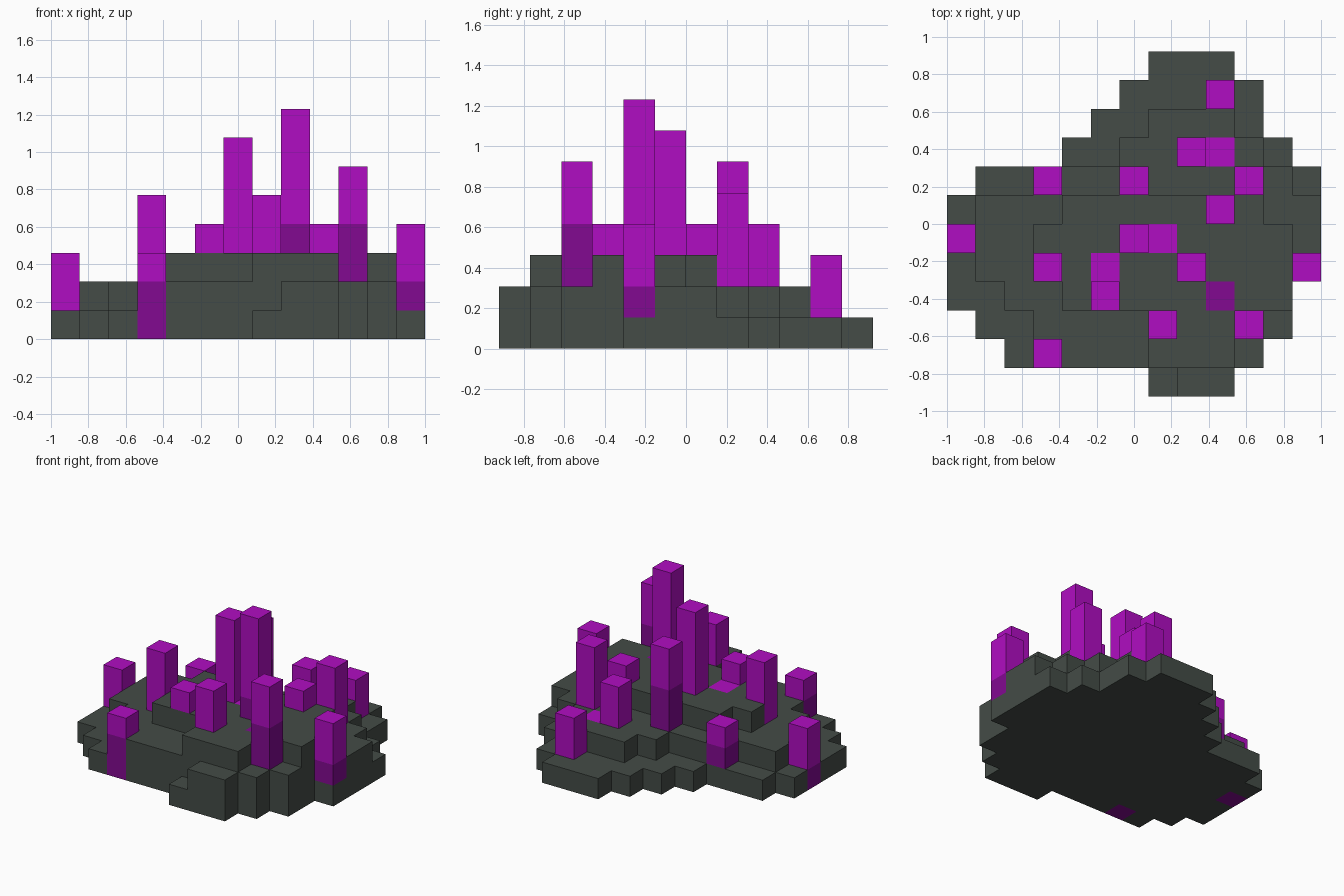
import bpy, bmesh
from mathutils import Vector

cube = bpy.data.objects.get("Cube")
if cube:
    bpy.data.objects.remove(cube, do_unlink=True)

U = 2 / 13            # edge of one block
NX, NY = 13, 12       # blocks along x and y


def material(name, rgb):
    m = bpy.data.materials.new(name)
    m.use_nodes = True
    m.diffuse_color = (*rgb, 1)
    bsdf = next(n for n in m.node_tree.nodes if n.type == 'BSDF_PRINCIPLED')
    bsdf.inputs["Base Color"].default_value = (*rgb, 1)
    return m


ROCK = material("dark grey rock", (0.058, 0.072, 0.063))
BRIGHT = material("bright purple crystal", (0.434, 0.004, 0.539))
DARK = material("deep purple crystal", (0.223, 0.003, 0.284))

# Rock height in blocks, back row first, left to right along x
TERRAIN = [
    ".......111...",
    "......11111..",
    ".....112221..",
    "....11222221.",
    ".111222222221",
    "1222333333322",
    "1223333333332",
    "1223333333332",
    "112233333333.",
    ".11222233332.",
    "..112223332..",
    ".......122...",
]
# The last cell of the fifth row is the low ledge on the right
height = {}
for r, row in enumerate(TERRAIN):
    for i, c in enumerate(row):
        if c != ".":
            height[i, NY - 1 - r] = int(c)

# Crystals: column, row, base, top of the deep part, top
CRYSTALS = [
    (3, 1, 0, 2, 3), (0, 5, 0, 1, 3), (12, 4, 1, 2, 4), (10, 2, 2, 4, 6),
    (8, 4, 3, 4, 8), (6, 7, 2, 4, 6), (3, 7, 1, 2, 3), (9, 10, 1, 1, 3),
    (8, 8, 2, 2, 4), (9, 8, 1, 1, 2), (10, 7, 2, 2, 5), (9, 6, 3, 3, 4),
    (6, 5, 3, 3, 7), (7, 5, 2, 2, 3), (3, 4, 2, 2, 5), (5, 4, 2, 2, 3),
    (5, 3, 3, 3, 4), (9, 3, 2, 3, 3), (7, 2, 3, 3, 5),
]
for i, j, base, mid, top in CRYSTALS:
    height[i, j] = base


def point(i, j, k):
    return Vector(((i - NX / 2) * U, (j - NY / 2) * U, k * U))


def finish(bm, name, mats):
    bmesh.ops.remove_doubles(bm, verts=bm.verts, dist=1e-4)
    me = bpy.data.meshes.new(name)
    bm.to_mesh(me)
    bm.free()
    for m in mats:
        me.materials.append(m)
    ob = bpy.data.objects.new(name, me)
    bpy.context.collection.objects.link(ob)
    return ob


def face(bm, pts, mat=0):
    f = bm.faces.new([bm.verts.new(point(*p)) for p in pts])
    f.material_index = mat


def side(bm, a, b, z0, z1, mat=0):
    face(bm, [(*a, z0), (*b, z0), (*b, z1), (*a, z1)], mat)


def edges(i, j):
    """Neighbour offset and the two corners of each side, counter-clockwise."""
    c = [(i, j), (i + 1, j), (i + 1, j + 1), (i, j + 1)]
    return zip([(0, -1), (1, 0), (0, 1), (-1, 0)], c, c[1:] + c[:1])


# Terraced rock: tops, undersides and every exposed step
bm = bmesh.new()
for (i, j), h in height.items():
    if h == 0:
        continue
    ring = [(i, j), (i + 1, j), (i + 1, j + 1), (i, j + 1)]
    face(bm, [(*p, h) for p in ring])
    face(bm, [(*p, 0) for p in reversed(ring)])
    for (di, dj), a, b in edges(i, j):
        for k in range(height.get((i + di, j + dj), 0), h):
            side(bm, a, b, k, k + 1)
finish(bm, "terraced_rock", [ROCK])

# Crystal columns, each with an optional deep-coloured foot
for n, (i, j, base, mid, top) in enumerate(CRYSTALS, 1):
    bm = bmesh.new()
    ring = [(i, j), (i + 1, j), (i + 1, j + 1), (i, j + 1)]
    face(bm, [(*p, top) for p in ring], 1 if mid == top else 0)
    face(bm, [(*p, base) for p in reversed(ring)], 1 if mid > base else 0)
    for _, a, b in edges(i, j):
        if mid > base:
            side(bm, a, b, base, mid, 1)
        if top > mid:
            side(bm, a, b, mid, top, 0)
    finish(bm, f"crystal_{n:02d}", [BRIGHT, DARK])
